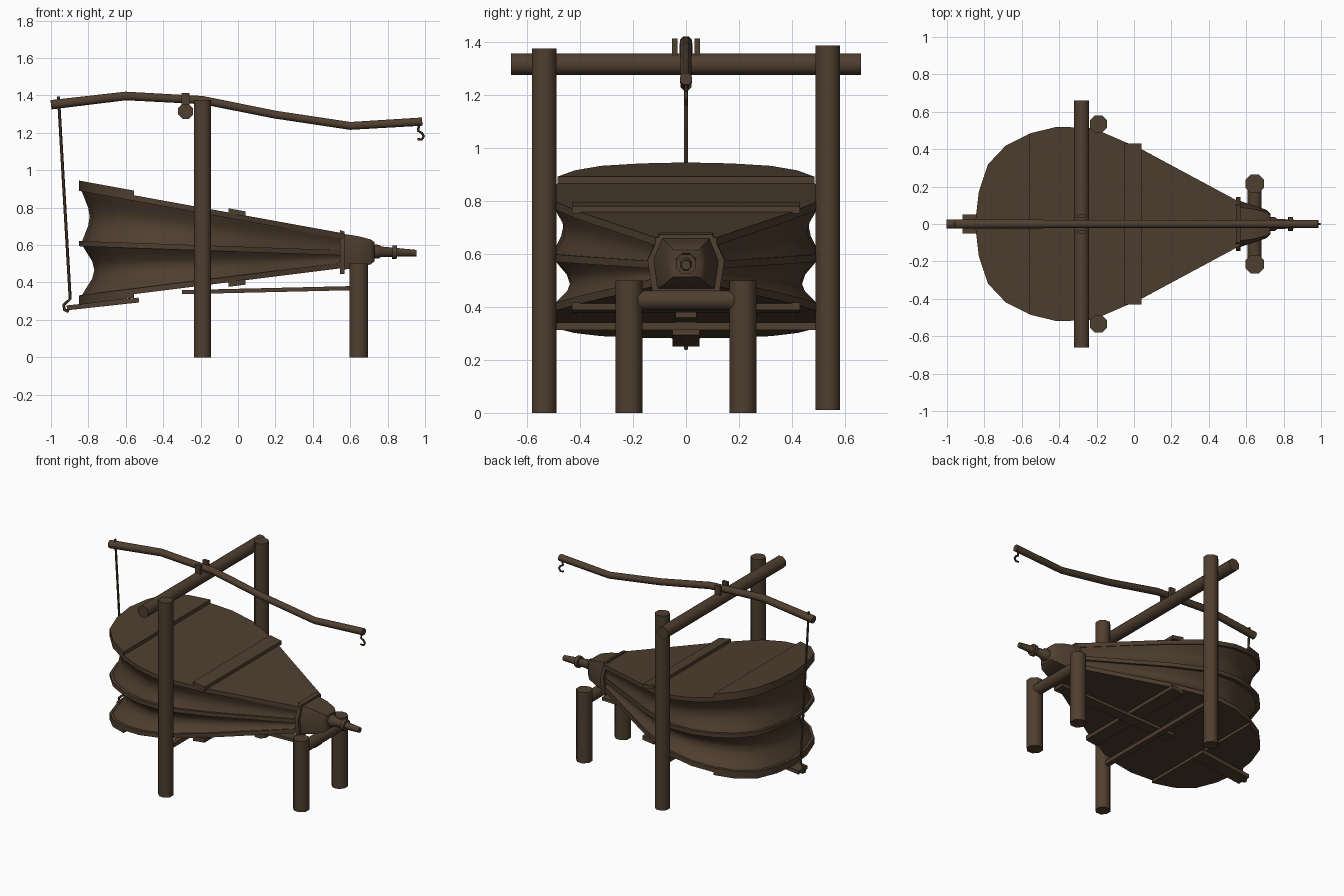
import bpy, bmesh, math
from mathutils import Vector

if "Cube" in bpy.data.objects:
    bpy.data.objects.remove(bpy.data.objects["Cube"])

wood = bpy.data.materials.new("dark brown wood")
wood.diffuse_color = (0.078, 0.049, 0.029, 1)
wood.use_nodes = True
wood.node_tree.nodes["Principled BSDF"].inputs["Base Color"].default_value = wood.diffuse_color


def loft(name, rings):
    """Closed solid through rings of equal point count."""
    bm = bmesh.new()
    vs = [[bm.verts.new(p) for p in r] for r in rings]
    n = len(vs[0])
    for a, b in zip(vs, vs[1:]):
        for i in range(n):
            j = (i + 1) % n
            bm.faces.new((a[i], a[j], b[j], b[i]))
    bm.faces.new(vs[0])
    bm.faces.new(vs[-1])
    bmesh.ops.recalc_face_normals(bm, faces=bm.faces)
    me = bpy.data.meshes.new(name)
    bm.to_mesh(me)
    bm.free()
    me.materials.append(wood)
    ob = bpy.data.objects.new(name, me)
    bpy.context.collection.objects.link(ob)
    bpy.ops.object.select_all(action='DESELECT')
    ob.select_set(True)
    bpy.context.view_layer.objects.active = ob
    bpy.ops.object.shade_smooth_by_angle(angle=math.radians(50))
    return ob


def sweep(name, pts, sizes, sides=8):
    """Polygon section along a path; sizes are half widths (one, or one per point)."""
    pts = [Vector(p) for p in pts]
    if not isinstance(sizes, list):
        sizes = [sizes] * len(pts)
    k = 1 / math.cos(math.pi / sides)
    rings = []
    for i, p in enumerate(pts):
        a, b = pts[max(i - 1, 0)], pts[min(i + 1, len(pts) - 1)]
        t = (b - a).normalized()
        u = Vector((1, 0, 0)) if abs(t.y) > 0.7 else Vector((0, 1, 0))
        v = t.cross(u).normalized()
        w, h = sizes[i] if isinstance(sizes[i], tuple) else (sizes[i], sizes[i])
        angs = [(j + 0.5) * 2 * math.pi / sides for j in range(sides)]
        rings.append([p + u * (w * k * math.cos(g)) + v * (h * k * math.sin(g)) for g in angs])
    return loft(name, rings)


def xz(pts):
    return [(x, 0, z) for x, z in pts]


# Teardrop half outline of the boards
HALF = [(-0.85, 0), (-0.83, 0.17), (-0.78, 0.32), (-0.685, 0.42), (-0.555, 0.485), (-0.41, 0.52),
        (-0.22, 0.513), (0.04, 0.40), (0.30, 0.26), (0.57, 0.115)]
TAIL = HALF[:5]
BATTEN = [(-0.05, 0.43), (0.04, 0.43)]


def full(half):
    return half + [(x, -y) for x, y in reversed(half) if y > 0]


def top_z(x):
    return 0.765 - 0.182 * x


def mid_z(x):
    return 0.578 - 0.035 * x


def bot_z(x):
    return 0.407 + 0.125 * x


def board(name, half, zf, lo, hi):
    loft(name, [[(x, y, zf(x) + d) for x, y in full(half)] for d in (lo, hi)])


# Three boards, tail plates and battens
board("top_board", HALF, top_z, -0.03, 0)
board("middle_board", HALF, mid_z, -0.014, 0.014)
board("bottom_board", HALF, bot_z, 0, 0.03)
board("top_tail_plate", TAIL, top_z, -0.005, 0.025)
board("bottom_tail_plate", TAIL, bot_z, -0.02, 0.005)
board("top_batten", BATTEN, top_z, -0.005, 0.022)
board("bottom_batten", BATTEN, bot_z, -0.024, 0.005)


# Leather sides, pinched inwards between the boards
def leather(name, za, zb, depth):
    rings = []
    for i in range(7):
        t = i / 6
        d = 0.012 + depth * math.sin(math.pi * t) ** 1.3
        rings.append([(0.57 + (x - 0.57) * (1 - d / 1.42), y * (1 - d / 0.52),
                       za(x) * (1 - t) + zb(x) * t) for x, y in full(HALF)])
    loft(name, rings)


leather("upper_leather", lambda x: top_z(x) - 0.025, mid_z, 0.045)
leather("lower_leather", mid_z, lambda x: bot_z(x) + 0.025, 0.07)


# Collar and tapered nose block
def section(x, top, side, bottom, zt, zm, zb):
    return [(x, -top, zt), (x, top, zt), (x, side, zm), (x, bottom, zb), (x, -bottom, zb), (x, -side, zm)]


loft("collar", [section(x, 0.10, 0.145, 0.125, 0.68 - d, 0.58 - d / 2, 0.445)
                for x, d in ((0.545, 0), (0.57, 0.008))])
loft("nose_block", [section(0.56, 0.09, 0.125, 0.11, 0.66, 0.575, 0.468),
                    section(0.64, 0.08, 0.10, 0.09, 0.648, 0.57, 0.478),
                    section(0.71, 0.062, 0.075, 0.068, 0.63, 0.567, 0.497),
                    section(0.73, 0.048, 0.055, 0.05, 0.615, 0.565, 0.513)])

# Nozzle
sweep("nozzle", xz([(0.72, 0.566), (0.755, 0.565), (0.765, 0.564), (0.955, 0.557)]),
      [0.038, 0.036, 0.028, 0.017])
sweep("nozzle_ring", xz([(0.825, 0.562), (0.85, 0.561)]), 0.037)

# Tall posts, crossbeam and low brace
for side, y, z in (("front", -0.535, 0), ("back", 0.535, 0.01)):
    sweep(side + "_tall_post", [(-0.19, y, z), (-0.19, y, z + 1.375)], 0.046)
sweep("crossbeam", [(-0.28, -0.66, 1.315), (-0.28, 0.66, 1.315)], 0.04)
sweep("low_brace", [(-0.19, -0.52, 0.327), (-0.19, 0.52, 0.327)], (0.018, 0.014), 4)
sweep("under_bar", xz([(-0.30, 0.348), (0.63, 0.37)]), (0.04, 0.011), 4)

# Short legs and their crossbar under the nose
for side, y in (("front", -0.215), ("back", 0.215)):
    sweep(side + "_short_leg", [(0.645, y, 0), (0.645, y, 0.5)], 0.05)
sweep("leg_crossbar", [(0.645, -0.2, 0.425), (0.645, 0.2, 0.425)], 0.037)

# Lever pole with its cheeks
sweep("lever_pole", xz([(-1.0, 1.35), (-0.6, 1.397), (-0.19, 1.375), (0.2, 1.297),
                        (0.6, 1.237), (0.985, 1.26)]),
      [0.025, 0.023, 0.022, 0.021, 0.021, 0.022])
for side, y in (("front", -0.042), ("back", 0.042)):
    sweep(side + "_pole_cheek", [(-0.28, y, 1.33), (-0.28, y, 1.413)], (0.01, 0.021), 4)

# Pull rod with hook, tail handle, and hook at the free end
sweep("pull_rod", xz([(-0.96, 1.395), (-0.897, 0.31), (-0.915, 0.296), (-0.932, 0.278),
                      (-0.928, 0.255), (-0.905, 0.243)]), 0.007, 6)
sweep("tail_handle", xz([(-0.915, 0.264), (-0.53, 0.306)]), (0.05, 0.013), 4)
sweep("end_hook", xz([(0.968, 1.25), (0.963, 1.21), (0.982, 1.2), (0.993, 1.182),
                      (0.982, 1.164), (0.96, 1.166)]), 0.006, 6)
